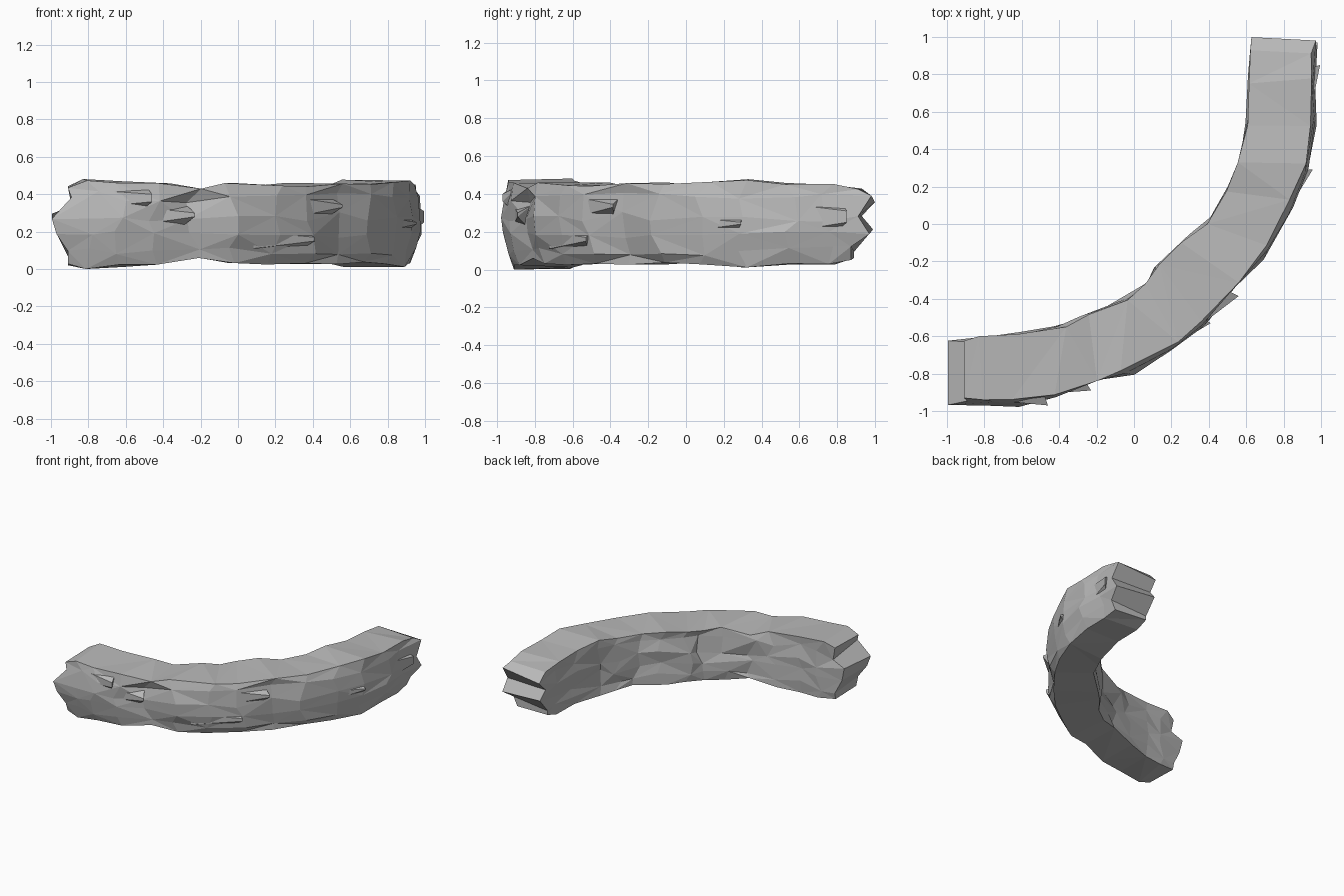
import bpy, bmesh, math, random
from mathutils import Vector

if "Cube" in bpy.data.objects:
    bpy.data.objects.remove(bpy.data.objects["Cube"])

random.seed(11)

stone = bpy.data.materials.new("grey stone")
stone.diffuse_color = (0.49, 0.49, 0.49, 1)
stone.use_nodes = True
stone.node_tree.nodes["Principled BSDF"].inputs["Base Color"].default_value = stone.diffuse_color

# Stations along the arc: outer x, y, inner x, y, bottom z, top z
STATIONS = [
    (-0.91, -0.97, -0.91, -0.61, 0.03, 0.44),
    (-0.79, -0.98, -0.79, -0.585, 0.01, 0.48),
    (-0.62, -0.98, -0.60, -0.575, 0.02, 0.465),
    (-0.45, -0.95, -0.40, -0.53, 0.03, 0.455),
    (-0.24, -0.88, -0.25, -0.47, 0.06, 0.43),
    (-0.03, -0.82, -0.07, -0.395, 0.03, 0.46),
    (0.22, -0.68, 0.07, -0.30, 0.03, 0.45),
    (0.41, -0.53, 0.13, -0.20, 0.04, 0.45),
    (0.56, -0.37, 0.26, -0.07, 0.03, 0.46),
    (0.72, -0.17, 0.40, 0.04, 0.04, 0.455),
    (0.86, 0.08, 0.48, 0.18, 0.03, 0.46),
    (0.96, 0.31, 0.54, 0.32, 0.02, 0.475),
    (0.985, 0.55, 0.595, 0.57, 0.03, 0.46),
    (0.99, 0.76, 0.60, 0.76, 0.03, 0.45),
    (0.985, 0.87, 0.605, 0.89, 0.06, 0.43),
]
# Seams between boulders: station -> depth
SEAMS = {4: 0.035, 8: 0.03, 11: 0.02, 13: 0.015}
# Side levels: height fraction and inset from the widest line
OUTER = [(0, 0.07), (0.17, 0.03), (0.37, 0.008), (0.58, 0.0), (0.82, 0.015), (1, 0.04)]
INNER = [(1, 0.015), (0.82, 0.01), (0.58, 0.0), (0.37, 0.01), (0.17, 0.01), (0, 0.025)]
# How far each level sticks out at the broken ends
START = [0.0, 0.0, 0.06, 0.085, -0.02, 0.0]
FINISH = [0.0, 0.0, 0.10, 0.04, 0.11, 0.04]


def ring(i):
    ox, oy, ix, iy, lo, hi = STATIONS[i]
    outer, inner = Vector((ox, oy, 0)), Vector((ix, iy, 0))
    across = (inner - outer).normalized()
    along = Vector((across.y, -across.x, 0))
    end = i in (0, len(STATIONS) - 1)
    push = [0] * 6 if not end else ([-v for v in START] if i == 0 else FINISH)
    pts = []
    for side, base, sign in ((OUTER, outer, 1), (INNER, inner, -1)):
        for k, (f, inset) in enumerate(side):
            middle = 0 < f < 1
            dent = inset + SEAMS.get(i, 0) * middle * (0.4 if sign < 0 else 1)
            dent += random.uniform(0, 0.014) * middle
            p = base + across * dent * sign
            slip = 0 if end else random.uniform(-0.045, 0.045)
            level = k if sign == 1 else 5 - k
            p += along * (push[level] + slip)
            p.z = lo + f * (hi - lo)
            p.z += random.uniform(-0.03, 0.03) if middle else random.uniform(-0.01, 0.005)
            pts.append(p)
    return pts


def finish(bm, name):
    bmesh.ops.recalc_face_normals(bm, faces=bm.faces)
    mesh = bpy.data.meshes.new(name)
    bm.to_mesh(mesh)
    bm.free()
    mesh.materials.append(stone)
    ob = bpy.data.objects.new(name, mesh)
    bpy.context.collection.objects.link(ob)
    return ob


# Curved rock wall lofted through the stations
bm = bmesh.new()
rings = [[bm.verts.new(p) for p in ring(i)] for i in range(len(STATIONS))]
n = len(rings[0])
for i, (a, b) in enumerate(zip(rings, rings[1:])):
    for k in range(n):
        m = (k + 1) % n
        if (i + k) % 2:
            bm.faces.new((a[k], b[k], b[m]))
            bm.faces.new((a[k], b[m], a[m]))
        else:
            bm.faces.new((a[k], b[k], a[m]))
            bm.faces.new((b[k], b[m], a[m]))
# Broken ends: strips joining the outer and inner side level by level
for r in (rings[0], rings[-1]):
    for k in range(5):
        bm.faces.new((r[k], r[k + 1], r[n - 2 - k], r[n - 1 - k]))
finish(bm, "rock_wall")


# Splintered ledges: slivers that taper back into the wall
def ledge(name, tail, tip, z0, z1):
    tail, tip = Vector((*tail, 0)), Vector((*tip, 0))
    d = (tip - tail).normalized()
    inward = Vector((-d.y, d.x, 0))
    up = Vector((0, 0, 1))
    bm = bmesh.new()
    v = [bm.verts.new(p) for p in (
        tail + inward * 0.03 + up * (z0 - 0.04),
        tail + inward * 0.03 + up * (z1 + 0.03),
        tip + up * z0, tip + up * z1,
        tip + inward * 0.08 - d * 0.08 + up * (z0 - 0.07),
        tip + inward * 0.08 - d * 0.03 + up * (z1 + 0.04))]
    bmesh.ops.convex_hull(bm, input=v)
    finish(bm, name)


ledge("ledge_left", (-0.88, -0.96), (-0.46, -0.97), 0.36, 0.40)
ledge("ledge_middle", (-0.50, -0.94), (-0.23, -0.89), 0.28, 0.30)
ledge("ledge_low", (0.10, -0.75), (0.41, -0.53), 0.15, 0.17)
ledge("ledge_right", (0.38, -0.56), (0.56, -0.385), 0.33, 0.345)
ledge("ledge_far", (0.80, -0.02), (0.955, 0.29), 0.24, 0.25)
ledge("ledge_end", (0.975, 0.60), (0.995, 0.85), 0.25, 0.31)
